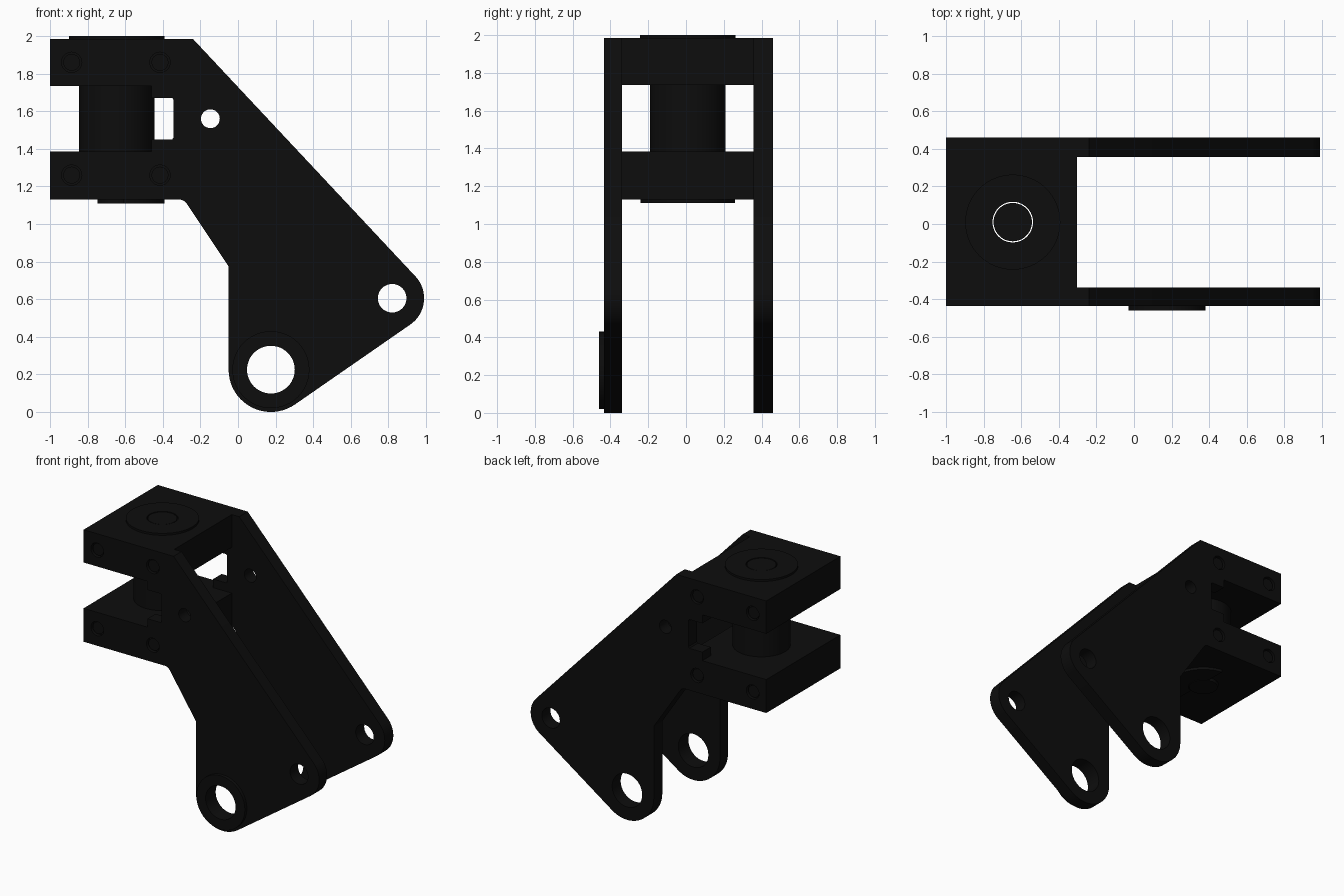
import bpy, bmesh, math

if "Cube" in bpy.data.objects:
    bpy.data.objects.remove(bpy.data.objects["Cube"])

dark = bpy.data.materials.new("black_steel")
dark.diffuse_color = (0.004, 0.004, 0.004, 1)
dark.use_nodes = True
dark.node_tree.nodes["Principled BSDF"].inputs["Base Color"].default_value = dark.diffuse_color
CX, CY = -0.645, 0.01            # pivot axis


def prism(name, pts, y0, y1):
    """Extrude an x-z profile along y."""
    bm = bmesh.new()
    f = bm.faces.new([bm.verts.new((x, y0, z)) for x, z in pts])
    r = bmesh.ops.extrude_face_region(bm, geom=[f])
    vs = [v for v in r["geom"] if isinstance(v, bmesh.types.BMVert)]
    bmesh.ops.translate(bm, verts=vs, vec=(0, y1 - y0, 0))
    bmesh.ops.recalc_face_normals(bm, faces=bm.faces)
    me = bpy.data.meshes.new(name)
    bm.to_mesh(me)
    bm.free()
    ob = bpy.data.objects.new(name, me)
    bpy.context.collection.objects.link(ob)
    me.materials.append(dark)
    return ob


def arc(cx, cz, r, a0, a1, n):
    return [(cx + r * math.cos(math.radians(a0 + (a1 - a0) * i / n)),
             cz + r * math.sin(math.radians(a0 + (a1 - a0) * i / n))) for i in range(n + 1)]


def box(name, x0, x1, y0, y1, z0, z1):
    return prism(name, [(x0, z0), (x1, z0), (x1, z1), (x0, z1)], y0, y1)


def disc_y(name, x, z, r, y0, y1, n=48):
    return prism(name, arc(x, z, r, 0, 360, n)[:-1], y0, y1)


def disc_z(name, r, z0, z1, n=64):
    bpy.ops.mesh.primitive_cylinder_add(vertices=n, radius=r, depth=z1 - z0,
                                        location=(CX, CY, (z0 + z1) / 2))
    ob = bpy.context.object
    ob.name = name
    ob.data.materials.append(dark)
    return ob


def cut(ob, cutter):
    bpy.context.view_layer.objects.active = ob
    m = ob.modifiers.new("cut", 'BOOLEAN')
    m.operation, m.solver, m.object = 'DIFFERENCE', 'EXACT', cutter
    bpy.ops.object.modifier_apply(modifier=m.name)
    bpy.data.objects.remove(cutter, do_unlink=True)


def smooth(ob):
    bpy.ops.object.select_all(action='DESELECT')
    ob.select_set(True)
    bpy.context.view_layer.objects.active = ob
    bpy.ops.object.shade_smooth_by_angle(angle=math.radians(30))


# Bracket side profile: clevis blocks, sloped arm, two rounded ends, notch
profile = [(-1, 1.985), (-0.24, 1.985)]
profile += arc(0.82, 0.605, 0.17, 43, -55, 16)
profile += arc(0.175, 0.225, 0.225, -55, -180, 20)
profile += [(-0.05, 0.775), (-0.27, 1.105), (-0.285, 1.122), (-0.305, 1.13), (-1, 1.13),
            (-1, 1.385), (-0.46, 1.385), (-0.46, 1.45), (-0.35, 1.45), (-0.342, 1.46),
            (-0.342, 1.66), (-0.35, 1.67), (-0.46, 1.67), (-0.46, 1.735), (-1, 1.735)]
bracket = prism("bracket", profile, -0.435, 0.46)

# Open the space between the side plates and between the blocks
cut(bracket, box("c", -0.302, 1.2, -0.338, 0.357, -0.2, 2.2))
cut(bracket, box("c", -1.2, -0.2, -0.338, 0.357, 1.385, 1.735))

# Holes through both plates
for x, z, r in ((0.175, 0.225, 0.127), (0.82, 0.605, 0.076), (-0.147, 1.56, 0.05)):
    cut(bracket, disc_y("c", x, z, r, -0.6, 0.6))

# Bolt recesses with heads, on both outer faces
for x in (-0.885, -0.415):
    for z in (1.26, 1.86):
        for s, y in (("front", -0.435), ("back", 0.46)):
            d = 1 if s == "front" else -1
            a, b = sorted((y - 0.1 * d, y + 0.03 * d))
            cut(bracket, disc_y("c", x, z, 0.054, a, b, 24))
            a, b = sorted((y + 0.012 * d, y + 0.035 * d))
            smooth(disc_y("bolt_head_" + s, x, z, 0.045, a, b, 24))

# Pivot bore, sleeve, end flanges and pin
cut(bracket, disc_z("c", 0.108, 1.0, 2.2))
smooth(bracket)

sleeve = disc_z("pivot_sleeve", 0.2, 1.385, 1.735)
top = disc_z("top_flange", 0.253, 1.985, 2.0)
bottom = disc_z("bottom_flange", 0.253, 1.11, 1.13)
cut(bottom, box("c", -1.2, -0.61, -0.6, 0.6, 1.0, 1.2))
for ob in (sleeve, top, bottom):
    cut(ob, disc_z("c", 0.108, 1.0, 2.2))
    smooth(ob)
smooth(disc_z("pivot_pin", 0.102, 1.11, 1.998))

# Raised boss around the large front hole
boss = disc_y("front_boss", 0.175, 0.225, 0.205, -0.46, -0.435)
cut(boss, disc_y("c", 0.175, 0.225, 0.127, -0.6, 0.6))
smooth(boss)
